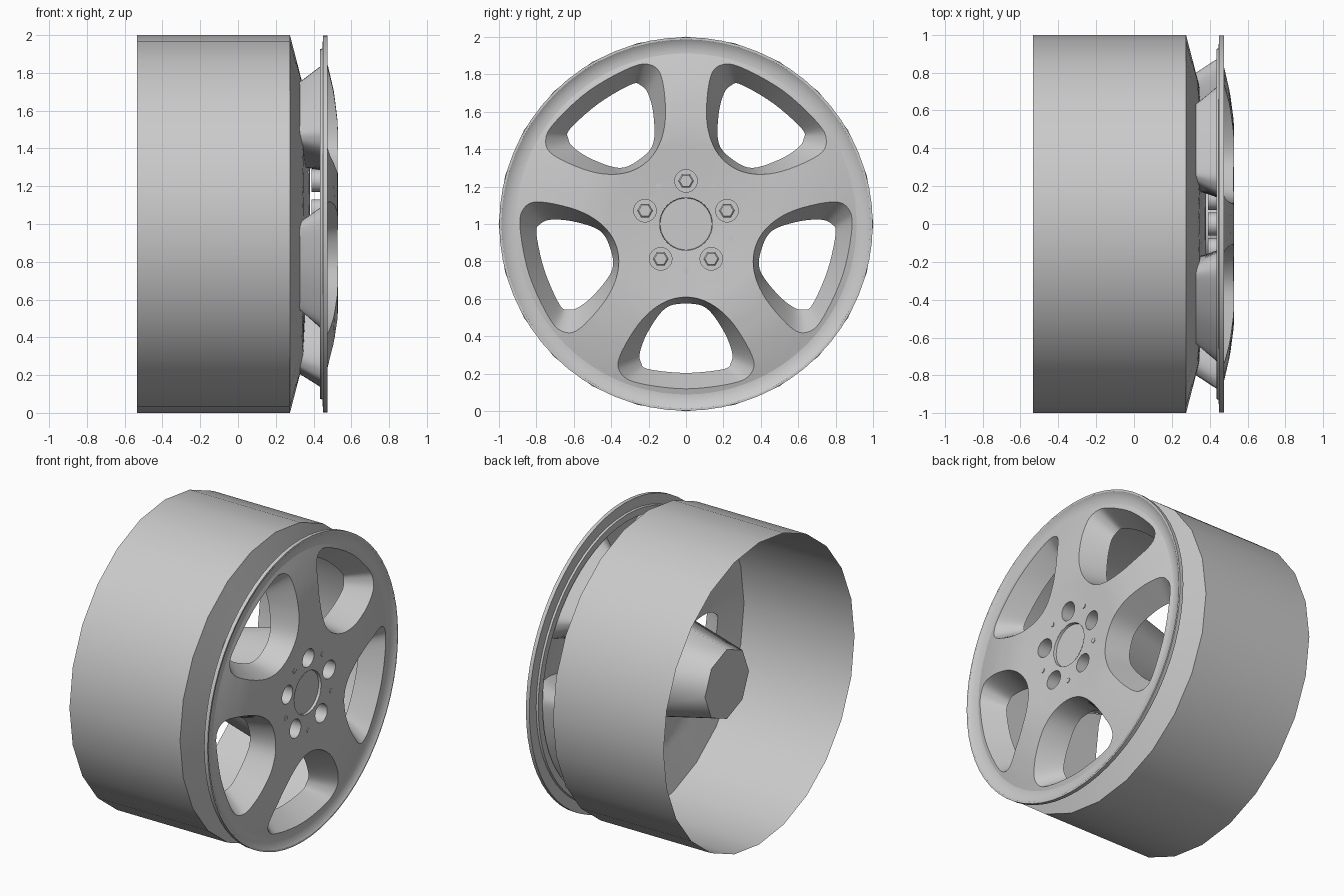
import bpy, bmesh
from math import sin, cos, pi, radians, hypot, atan2
from mathutils import Vector

if "Cube" in bpy.data.objects:
    bpy.data.objects.remove(bpy.data.objects["Cube"], do_unlink=True)

metal = bpy.data.materials.new("light_grey_metal")
metal.use_nodes = True
GREY = (0.59, 0.59, 0.59, 1)
metal.diffuse_color = GREY
metal.node_tree.nodes["Principled BSDF"].inputs["Base Color"].default_value = GREY

SECTOR = radians(36)
FACE = [(0, .508), (.14, .51), (.25, .516), (.45, .53), (.55, .527), (.7, .508), (.83, .478), (.91, .455)]
DISH = [(0, .38), (.35, .38), (.45, .358), (.73, .345), (1, .275)]


def depth(profile, r):
    """Smooth depth along the axle at a radius."""
    for i, ((r0, x0), (r1, x1)) in enumerate(zip(profile, profile[1:])):
        if r <= r1 or i == len(profile) - 2:
            return x0 + (x1 - x0) * (r - r0) / (r1 - r0)


def finish(bm, name, angle=30):
    mesh = bpy.data.meshes.new(name)
    bm.to_mesh(mesh)
    bm.free()
    mesh.materials.append(metal)
    obj = bpy.data.objects.new(name, mesh)
    bpy.context.collection.objects.link(obj)
    bpy.ops.object.select_all(action='DESELECT')
    obj.select_set(True)
    bpy.context.view_layer.objects.active = obj
    bpy.ops.object.shade_smooth_by_angle(angle=radians(angle))
    return obj


def skin(bm, loops):
    """Quads between successive closed loops of points."""
    rows = [[bm.verts.new(p) for p in loop] for loop in loops]
    for a, b in zip(rows, rows[1:]):
        for i in range(len(a)):
            j = (i + 1) % len(a)
            bm.faces.new((a[i], b[i], b[j], a[j]))
    return rows


def revolve(name, profile, sides, angle=30, cy=0, cz=1, caps=()):
    """Spin (x, radius) points about an axle line; caps lists loops to fill."""
    bm = bmesh.new()
    rows = skin(bm, [[(x, cy + r * cos(2 * pi * i / sides), cz + r * sin(2 * pi * i / sides))
                      for i in range(sides)] for x, r in profile])
    for c in caps:
        bm.faces.new(rows[c])
    return finish(bm, name, angle)


def closed_curve(half, steps=5):
    """Smooth closed outline, mirrored from half its (u, v) points."""
    pts = [Vector(p) for p in half + [(u, -v) for u, v in half[-2:0:-1]]]
    n = len(pts)
    out = []
    for i in range(n):
        a, b, c, d = (pts[(i + k) % n] for k in (-1, 0, 1, 2))
        for s in range(steps):
            t = s / steps
            out.append(.5 * (2 * b + (c - a) * t + (2 * a - 5 * b + 4 * c - d) * t * t
                             + (3 * b - a - 3 * c + d) * t ** 3))
    # counter-clockwise about the outline's middle
    area = sum(p.cross(out[i - 1]) for i, p in enumerate(out))
    return out if area < 0 else out[::-1]


def border(outline, centre, r_in, r_out):
    """Project an outline outward onto the edge of a wheel sector."""
    out = []
    for p in outline:
        d = (p - centre).normalized()
        lo, hi = 0, 1
        for _ in range(24):
            mid = (lo + hi) / 2
            q = centre + d * mid
            inside = r_in < q.length < r_out and abs(atan2(q.y, q.x)) < SECTOR
            lo, hi = (mid, hi) if inside else (lo, mid)
        out.append(centre + d * lo)
    for r in (r_in, r_out):
        for s in (-1, 1):
            corner = Vector((r * cos(SECTOR), s * r * sin(SECTOR)))
            near = min(range(len(out)), key=lambda i: (out[i] - corner).length)
            out[near] = corner
    return out


def blend(a, b, steps=6):
    return [[p.lerp(q, k / steps) for p, q in zip(a, b)] for k in range(steps + 1)]


def place(loop, turn, x):
    """Lift a flat loop to the wheel; x is a depth or a profile."""
    c, s = cos(turn), sin(turn)
    return [(x if isinstance(x, float) else depth(x, p.length),
             p.x * c - p.y * s, 1 + p.x * s + p.y * c) for p in loop]


# Barrel, outer dish cone, hub and lip
revolve("barrel", [(-.535, 1), (.275, 1)], 24)
revolve("dish_cone", [(.275, 1), (depth(DISH, .87), .87)], 24)
revolve("hub", [(.378, .39), (-.30, .23)], 8, 50, caps=(0, 1))
revolve("rim_lip", [(.455, .905), (.454, .925), (.459, .95), (.468, .975), (.475, .985), (.475, .997),
                    (.45, .997), (.447, .93), (.435, .925), (.435, .88)], 64)
revolve("centre_cap", [(.494, .138), (.511, .142)], 40, caps=(0,))

# Spoked face: back dish, window walls and front face in five sectors
front = closed_curve([(.39, 0), (.425, .13), (.53, .25), (.71, .355), (.80, .345), (.85, .25), (.88, 0)])
back = closed_curve([(.425, 0), (.45, .11), (.57, .2), (.68, .245), (.74, .24), (.775, .2), (.795, 0)])
middle = Vector((.66, 0))
face_rows = blend(front, border(front, middle, .32, .91))
dish_rows = blend(border(back, middle, .35, .88), back)
turns = [radians(270 + 72 * k) for k in range(5)]
bm = bmesh.new()
for t in turns:
    skin(bm, [place(r, t, DISH) for r in dish_rows] + [place(r, t, FACE) for r in face_rows])
bmesh.ops.remove_doubles(bm, verts=bm.verts, dist=.0005)
finish(bm, "spoked_face")

# Hub face with a round cup for each lug bolt
lug = Vector((.23, 0))
cup = [lug + Vector((.06 * cos(2 * pi * i / 48), .06 * sin(2 * pi * i / 48))) for i in range(48)]
cup_rows = blend(cup, border(cup, lug, .14, .325), 4)
bm = bmesh.new()
for t in turns:
    t += pi
    rows = skin(bm, [place(cup, t, .39)] + [place(r, t, FACE) for r in cup_rows])
    bm.faces.new(rows[0])
bmesh.ops.remove_doubles(bm, verts=bm.verts, dist=.0005)
finish(bm, "hub_face")

# Hex lug bolts and the small pins between them
for k, t in enumerate(turns):
    revolve(f"lug_bolt_{k + 1}", [(.39, .042), (.44, .042), (.447, .034)], 6, 20,
            -.23 * cos(t), 1 - .23 * sin(t), caps=(2,))
    revolve(f"pin_{k + 1}", [(.50, .016), (.52, .016)], 16, 30,
            .25 * cos(t), 1 + .25 * sin(t), caps=(1,))
